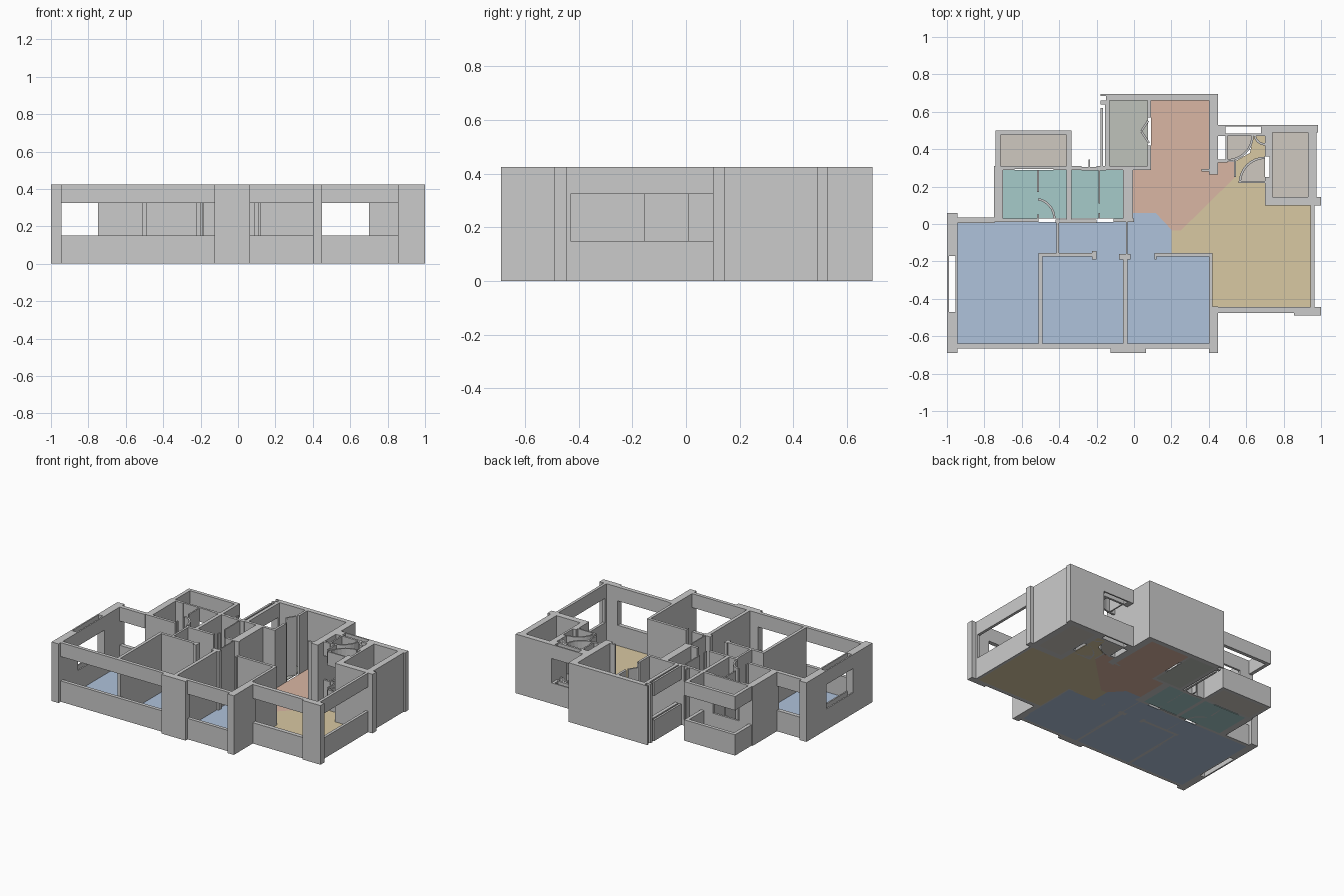
import bpy, bmesh, math

H, SILL, HEAD = 0.425, 0.15, 0.325
FULL = [(0, H)]
OPEN = [(0, SILL), (HEAD, H)]


def finish(name, bm, mat=None):
    me = bpy.data.meshes.new(name)
    bmesh.ops.recalc_face_normals(bm, faces=bm.faces)
    bm.to_mesh(me)
    bm.free()
    ob = bpy.data.objects.new(name, me)
    bpy.context.collection.objects.link(ob)
    if mat:
        me.materials.append(mat)


def prism(bm, pts, z0, z1):
    lo = [bm.verts.new((x, y, z0)) for x, y in pts]
    hi = [bm.verts.new((x, y, z1)) for x, y in pts]
    bm.faces.new(lo[::-1])
    bm.faces.new(hi)
    n = len(pts)
    for i in range(n):
        j = (i + 1) % n
        bm.faces.new((lo[i], lo[j], hi[j], hi[i]))


def rect(x0, y0, x1, y1):
    return [(x0, y0), (x1, y0), (x1, y1), (x0, y1)]


def arc(cx, cy, r, a0, a1, t=0.012, n=8):
    def ring(rad):
        return [(cx + rad * math.cos(math.radians(a0 + (a1 - a0) * i / n)),
                 cy + rad * math.sin(math.radians(a0 + (a1 - a0) * i / n)))
                for i in range(n + 1)]
    return ring(r) + ring(r - t)[::-1]


def sector(cx, cy, r, a0, a1):
    return [(cx, cy)] + arc(cx, cy, r, a0, a1)[:9]


def walls(name, shapes, spans=FULL):
    bm = bmesh.new()
    for s in shapes:
        for z0, z1 in spans:
            prism(bm, rect(*s) if len(s) == 4 and not isinstance(s[0], tuple) else s, z0, z1)
    finish(name, bm)


def floor(name, mat_name, color, shapes, z1=0.004):
    mat = bpy.data.materials.get(mat_name) or bpy.data.materials.new(mat_name)
    mat.diffuse_color = (*color, 1)
    bm = bmesh.new()
    for s in shapes:
        prism(bm, s, 0, z1)
    finish(name, bm, mat)


# outer piers
walls("outer_piers", [
    (-1, -0.69, -0.945, -0.47), (-1, -0.17, -0.945, 0.06),
    (-0.125, -0.69, 0.065, -0.64), (0.40, -0.69, 0.45, -0.44),
    (0.855, -0.49, 1.0, -0.445), (0.945, -0.445, 0.965, -0.43),
])

# window walls: sill below, beam above
walls("front_windows", [
    (-0.945, -0.665, -0.125, -0.64), (0.065, -0.665, 0.40, -0.64),
    (0.45, -0.475, 0.855, -0.445)], OPEN)
walls("side_windows", [
    (0.945, -0.43, 0.965, 0.10),
    (-1, -0.47, -0.99, -0.17), (-0.955, -0.47, -0.945, -0.17),
    (-0.18, 0.31, -0.165, 0.62), (-0.155, 0.31, -0.13, 0.66)], OPEN)
walls("back_windows", [
    (-0.945, 0.005, -0.745, 0.035),
    (0.45, 0.52, 0.70, 0.53), (0.45, 0.47, 0.70, 0.485),
    (0.45, 0.485, 0.49, 0.52), (0.68, 0.485, 0.70, 0.52)], OPEN)

# rear balcony parapet and beam
walls("balcony_walls", [
    (-0.74, 0.475, -0.335, 0.50), (-0.74, 0.31, -0.715, 0.475),
    (-0.36, 0.31, -0.335, 0.475)], OPEN)

# bathrooms
walls("bathroom_walls", [
    (-0.748, 0.02, -0.70, 0.31), (-0.70, 0.29, -0.64, 0.31),
    (-0.43, 0.29, -0.28, 0.31), (-0.748, 0.01, -0.51, 0.03),
    (-0.42, 0.005, -0.20, 0.025), (-0.11, 0.01, 0.0, 0.03),
    (-0.36, 0.02, -0.335, 0.30), (-0.06, 0.01, -0.005, 0.30),
    (-0.518, 0.17, -0.508, 0.29), (-0.518, 0.03, -0.508, 0.05),
    (-0.19, 0.11, -0.182, 0.29), (-0.19, 0.03, -0.182, 0.06),
    (-0.243, 0.29, -0.235, 0.345), (-0.28, 0.285, -0.15, 0.305),
    arc(-0.53, 0.03, 0.11, 0, 80)])
walls("bathroom_window", [(-0.64, 0.295, -0.43, 0.31)], OPEN)

# kitchen and dining shell
walls("kitchen_walls", [
    (-0.15, 0.66, 0.45, 0.695), (0.40, 0.265, 0.45, 0.66),
    (-0.18, 0.685, -0.15, 0.695), (-0.18, 0.64, -0.13, 0.66),
    (-0.20, 0.29, 0.09, 0.31), (0.073, 0.31, 0.09, 0.42),
    (0.073, 0.57, 0.09, 0.66), (0.36, 0.28, 0.40, 0.295),
    [(0.075, 0.43), (0.035, 0.49), (0.045, 0.495), (0.085, 0.435)],
    [(0.035, 0.50), (0.07, 0.555), (0.08, 0.55), (0.045, 0.495)]])

# bedroom partitions
walls("bedroom_partitions", [
    (-0.51, -0.64, -0.488, -0.16), (-0.06, -0.64, -0.035, -0.16),
    (-0.51, -0.175, -0.20, -0.155), (-0.415, -0.155, -0.40, 0.01),
    (-0.225, -0.19, -0.20, -0.145), (-0.08, -0.19, -0.02, -0.16),
    (-0.043, -0.16, -0.035, 0.01), (0.11, -0.175, 0.42, -0.155),
    (0.11, -0.19, 0.12, -0.155), (0.40, -0.44, 0.42, -0.155)])

# right utility room
walls("utility_walls", [
    (0.70, 0.10, 0.74, 0.25), (0.70, 0.36, 0.74, 0.53),
    (0.725, 0.25, 0.74, 0.36), (0.70, 0.49, 0.985, 0.53),
    (0.93, 0.14, 0.975, 0.49), (0.70, 0.10, 1.0, 0.145)])

# entrance duct and door swings
walls("entry_duct", [(0.45, 0.33, 0.50, 0.345), (0.49, 0.34, 0.50, 0.47),
                     (0.535, 0.25, 0.545, 0.34)], OPEN)
walls("entry_door_swings", [
    arc(0.50, 0.475, 0.14, 270, 360), arc(0.70, 0.22, 0.14, 90, 180),
    arc(0.70, 0.48, 0.06, 180, 270), (0.56, 0.22, 0.70, 0.23)], OPEN)

# coloured room floors
BLUE, TEAL = (0.43, 0.54, 0.71), (0.38, 0.60, 0.59)
TAUPE, GREY = (0.62, 0.58, 0.53), (0.52, 0.54, 0.50)
floor("bedroom_floor", "blue_floor", BLUE, [[
    (-0.945, -0.64), (0.41, -0.64), (0.41, -0.165), (0.20, -0.165),
    (0.20, -0.03), (0.115, 0.06), (-0.005, 0.06), (-0.005, 0.01), (-0.945, 0.01)]])
floor("bathroom_floor", "teal_floor", TEAL,
      [rect(-0.70, 0.03, -0.36, 0.29), rect(-0.335, 0.03, -0.06, 0.29)])
floor("dining_floor", "salmon_floor", (0.70, 0.47, 0.37), [[
    (0.09, 0.66), (0.40, 0.66), (0.40, 0.27), (0.45, 0.27), (0.45, 0.335),
    (0.54, 0.335), (0.54, 0.25), (0.25, -0.035), (0.20, -0.035),
    (0.115, 0.06), (-0.005, 0.06), (-0.005, 0.29), (0.09, 0.29)]])
floor("living_floor", "yellow_floor", (0.69, 0.58, 0.36), [[
    (0.20, -0.035), (0.25, -0.035), (0.54, 0.25), (0.54, 0.335), (0.62, 0.38),
    (0.64, 0.475), (0.70, 0.475), (0.70, 0.10), (0.945, 0.10),
    (0.945, -0.445), (0.42, -0.445), (0.42, -0.165), (0.20, -0.165)]])
floor("balcony_floor", "taupe_floor", TAUPE,
      [rect(-0.715, 0.31, -0.36, 0.475), rect(0.74, 0.145, 0.93, 0.49)])
floor("kitchen_floor", "grey_floor", GREY, [rect(-0.13, 0.31, 0.075, 0.66)])
floor("door_swing_floor", "taupe_floor", TAUPE,
      [sector(0.50, 0.475, 0.13, 270, 360), sector(0.70, 0.22, 0.13, 90, 180)], 0.006)
